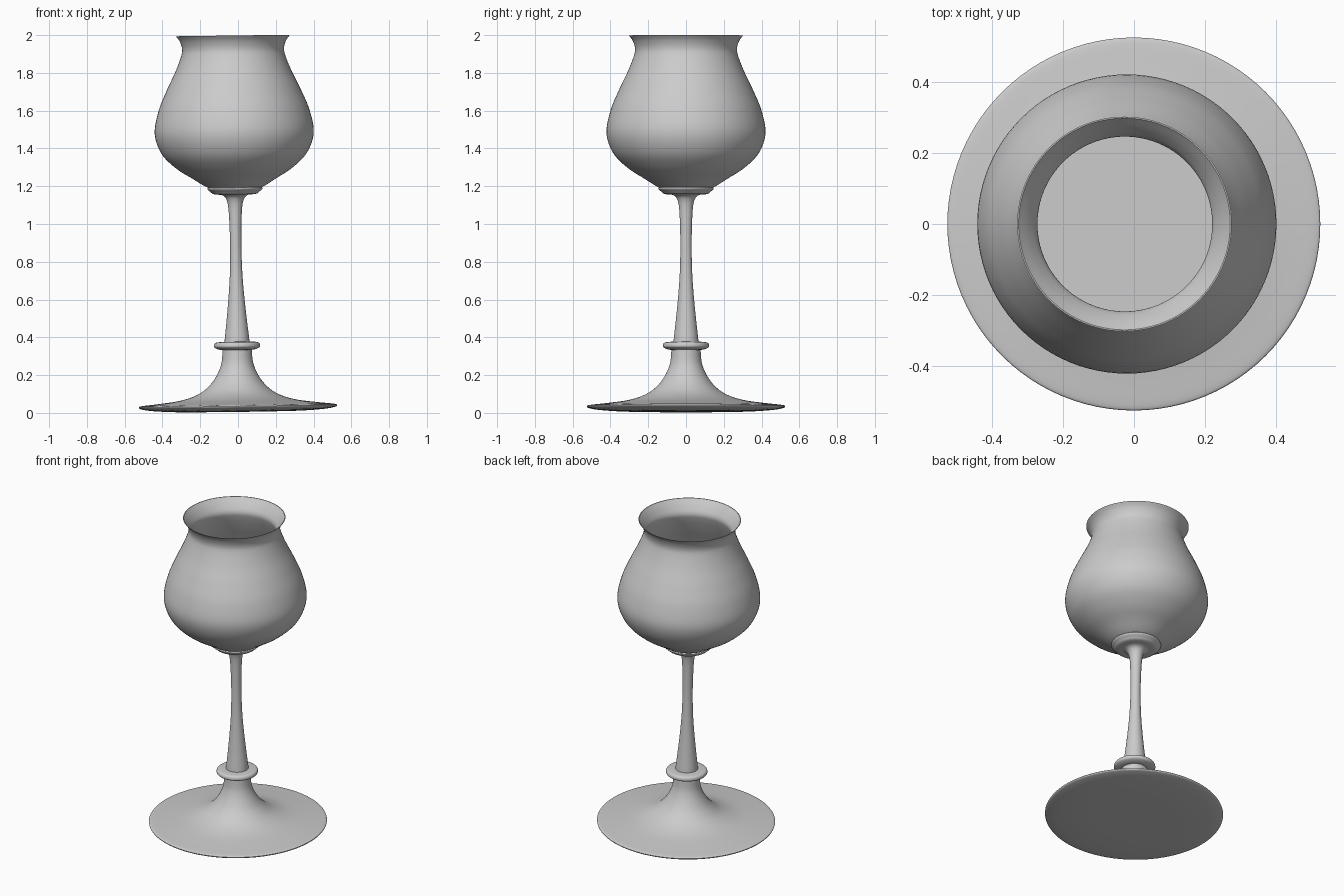
import bpy, bmesh, math

if "Cube" in bpy.data.objects:
    bpy.data.objects.remove(bpy.data.objects["Cube"])

SEGMENTS = 96
TILT = -0.0135  # the whole glass leans slightly towards -x


def smooth_path(points, steps=6):
    """Catmull-Rom curve through (radius, height) points."""
    p = [points[0]] + points + [points[-1]]
    out = []
    for i in range(1, len(p) - 2):
        a, b, c, d = p[i - 1:i + 3]
        for s in range(steps):
            t = s / steps
            out.append(tuple(
                0.5 * (2 * b[k] + (c[k] - a[k]) * t
                       + (2 * a[k] - 5 * b[k] + 4 * c[k] - d[k]) * t * t
                       + (3 * b[k] - a[k] - 3 * c[k] + d[k]) * t ** 3)
                for k in range(2)))
    return out + [points[-1]]


def lathe(name, profile):
    bm = bmesh.new()
    verts = [bm.verts.new((max(r, 0), 0, z)) for r, z in profile]
    edges = [bm.edges.new(pair) for pair in zip(verts, verts[1:])]
    bmesh.ops.spin(bm, geom=verts + edges, cent=(0, 0, 0), axis=(0, 0, 1),
                   angle=2 * math.pi, steps=SEGMENTS, use_duplicate=False)
    bmesh.ops.remove_doubles(bm, verts=bm.verts, dist=1e-5)
    bmesh.ops.recalc_face_normals(bm, faces=bm.faces)
    mesh = bpy.data.meshes.new(name)
    bm.to_mesh(mesh)
    bm.free()
    obj = bpy.data.objects.new(name, mesh)
    bpy.context.collection.objects.link(obj)
    obj.rotation_euler.y = TILT
    bpy.ops.object.select_all(action='DESELECT')
    obj.select_set(True)
    bpy.context.view_layer.objects.active = obj
    bpy.ops.object.shade_smooth_by_angle(angle=math.radians(40))
    return obj


# Foot: shallow underside, thin edge, flared top rising into the neck
underside = [(0, 0.005), (0.3, 0.007), (0.45, 0.015), (0.515, 0.026), (0.525, 0.035)]
flare = [(0.525, 0.035), (0.51, 0.042), (0.42, 0.052), (0.3, 0.069), (0.21, 0.1),
         (0.15, 0.145), (0.11, 0.2), (0.085, 0.26), (0.078, 0.32), (0.078, 0.345)]
lathe("foot", smooth_path(underside) + smooth_path(flare)[1:] + [(0, 0.345)])

# Ring around the stem
lathe("stem_ring", smooth_path([(0.06, 0.332), (0.095, 0.336), (0.118, 0.346),
                                (0.122, 0.358), (0.115, 0.371), (0.09, 0.376),
                                (0.05, 0.377)]))

# Slender stem
lathe("stem", smooth_path([(0.067, 0.35), (0.065, 0.39), (0.055, 0.48), (0.043, 0.6),
                           (0.034, 0.72), (0.03, 0.85), (0.031, 0.97), (0.036, 1.08),
                           (0.046, 1.13), (0.065, 1.152), (0.1, 1.16)]))

# Collar under the bowl
lathe("collar", smooth_path([(0, 1.155), (0.085, 1.156), (0.115, 1.16), (0.13, 1.171),
                             (0.145, 1.185), (0.14, 1.195), (0.1, 1.2)]))

# Bowl: outer wall, rim, inner wall
outer = [(0.1, 1.18), (0.15, 1.197), (0.22, 1.24), (0.31, 1.298), (0.385, 1.375),
         (0.421, 1.48), (0.4, 1.6), (0.355, 1.71), (0.307, 1.81), (0.276, 1.89),
         (0.27, 1.93), (0.282, 1.97), (0.302, 1.998)]
inner = [(0.298, 1.998), (0.268, 1.96), (0.247, 1.92), (0.253, 1.88), (0.285, 1.8),
         (0.333, 1.7), (0.376, 1.6), (0.397, 1.48), (0.36, 1.375), (0.28, 1.3),
         (0.15, 1.225), (0, 1.21)]
lathe("bowl", smooth_path(outer) + smooth_path(inner))

# Flat drink surface inside the bowl
lathe("drink_surface", [(0, 1.48), (0.4, 1.48)])
